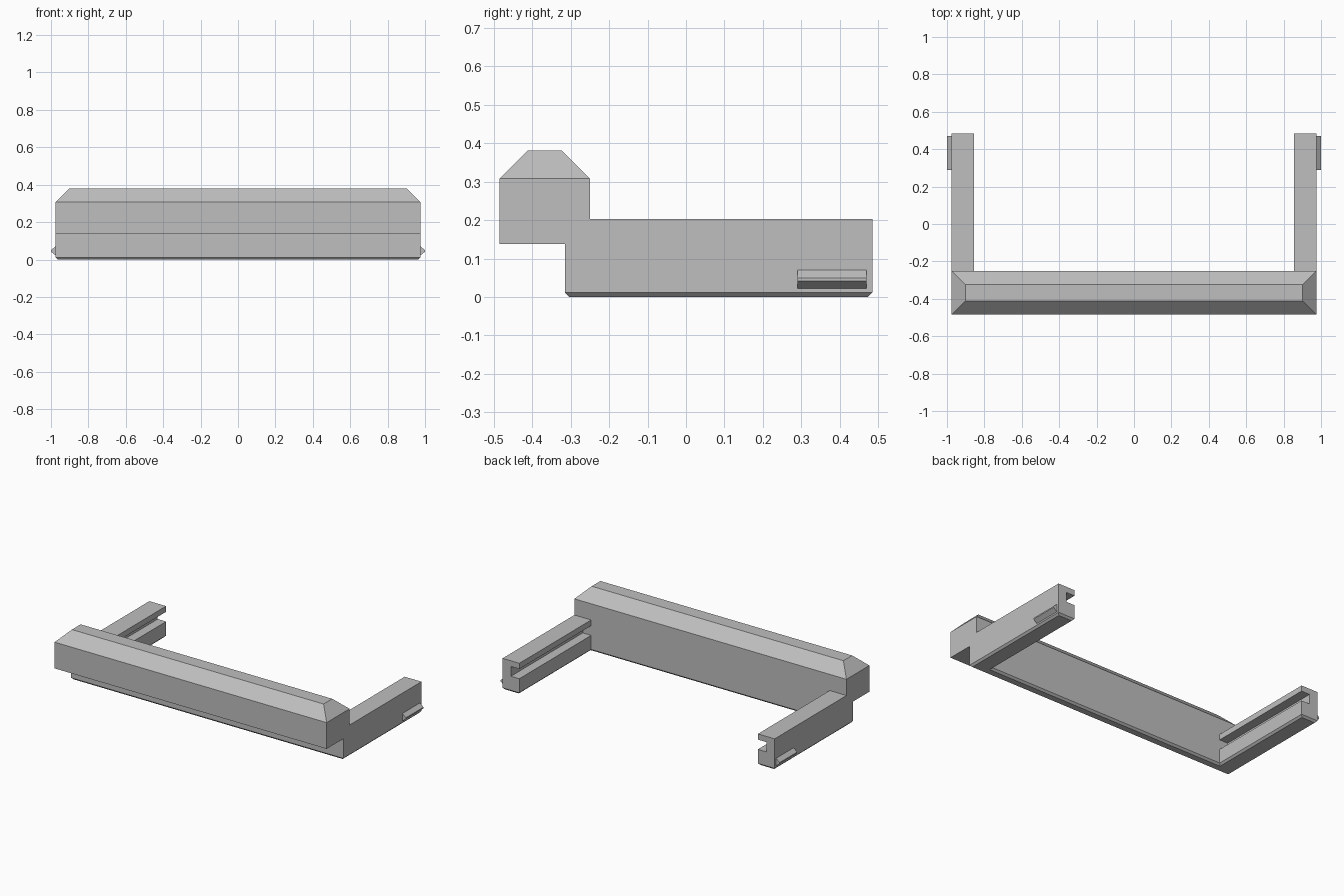
import bpy, bmesh

if "Cube" in bpy.data.objects:
    bpy.data.objects.remove(bpy.data.objects["Cube"])

grey = bpy.data.materials.new("light grey")
grey.diffuse_color = (0.52, 0.52, 0.52, 1)
grey.use_nodes = True
grey.node_tree.nodes["Principled BSDF"].inputs["Base Color"].default_value = grey.diffuse_color


def loft(name, rings):
    """Closed solid through matching rings of points, capped at both ends."""
    bm = bmesh.new()
    loops = [[bm.verts.new(p) for p in ring] for ring in rings]
    n = len(loops[0])
    for a, b in zip(loops, loops[1:]):
        for i in range(n):
            j = (i + 1) % n
            bm.faces.new((a[i], a[j], b[j], b[i]))
    bm.faces.new(loops[0][::-1])
    bm.faces.new(loops[-1])
    bmesh.ops.recalc_face_normals(bm, faces=bm.faces[:])
    mesh = bpy.data.meshes.new(name)
    bm.to_mesh(mesh)
    bm.free()
    mesh.materials.append(grey)
    obj = bpy.data.objects.new(name, mesh)
    bpy.context.collection.objects.link(obj)
    return obj


def rect(x0, x1, y0, y1, z):
    return [(x0, y0, z), (x1, y0, z), (x1, y1, z), (x0, y1, z)]


def u_ring(d, z):
    """U-shaped outline inset by d."""
    xo, xi = 0.975 - d, 0.855 + d
    front, back, end = -0.315 + d, -0.25 - d, 0.485 - d
    half = [(xo, front), (xo, end), (xi, end), (xi, back)]
    return [(x, y, z) for x, y in half] + [(-x, y, z) for x, y in half[::-1]]


def boolean(target, other, operation):
    mod = target.modifiers.new(operation, 'BOOLEAN')
    mod.operation = operation
    mod.solver = 'EXACT'
    mod.object = other
    bpy.context.view_layer.objects.active = target
    bpy.ops.object.modifier_apply(modifier=mod.name)
    bpy.data.objects.remove(other)


# U-shaped frame with a chamfered lower edge
frame = loft("frame", [u_ring(0.012, 0), u_ring(0, 0.012), u_ring(0, 0.203)])

# Overhanging front bar with a bevelled top
bar = loft("front_bar", [rect(-0.975, 0.975, -0.485, -0.25, 0.138),
                         rect(-0.975, 0.975, -0.485, -0.25, 0.308),
                         rect(-0.902, 0.902, -0.412, -0.323, 0.381)])
boolean(frame, bar, 'UNION')

for side, s in (("right", 1), ("left", -1)):
    # Slide groove along the inside of each arm
    x0, x1 = sorted((s * 0.75, s * 0.915))
    groove = loft("groove_cutter", [rect(x0, x1, -0.25, 0.6, 0.103),
                                    rect(x0, x1, -0.25, 0.6, 0.166)])
    groove.hide_render = True
    boolean(frame, groove, 'DIFFERENCE')
    # Small snap ridge on the outside of each arm
    profile = [(0.97, 0.022), (0.975, 0.022), (1.0, 0.042),
               (1.0, 0.05), (0.975, 0.071), (0.97, 0.071)]
    loft(side + "_snap_ridge",
         [[(s * x, y, z) for x, z in profile] for y in (0.29, 0.47)])
